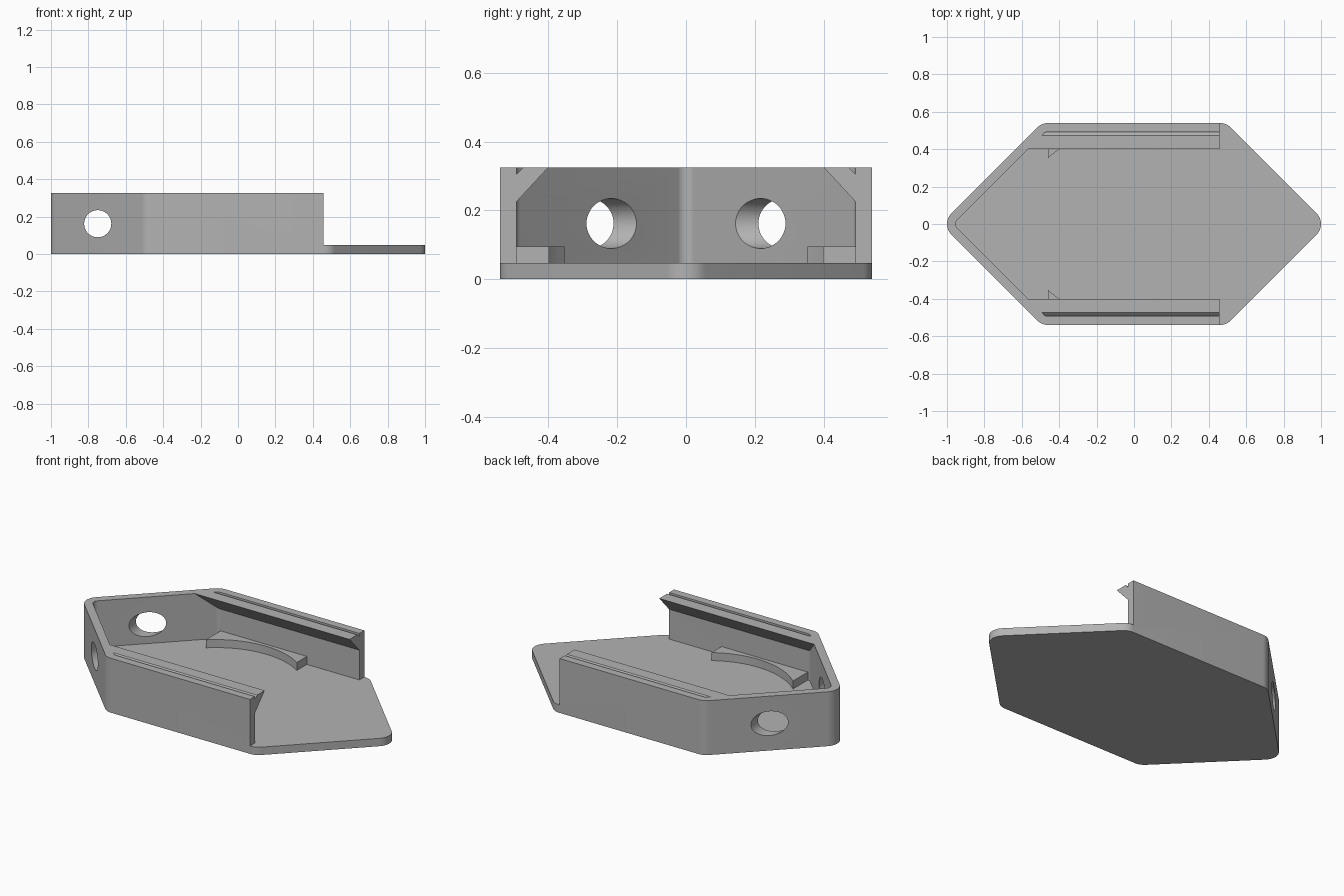
import bpy
import bmesh
from math import sin, cos, pi, radians, sqrt, tan
from mathutils import Matrix, Vector

cube = bpy.data.objects.get("Cube")
if cube:
    bpy.data.objects.remove(cube)

HEIGHT, FLOOR, WALL = 0.325, 0.047, 0.047
HALF_WIDTH, CORNER, FILLET = 0.54, 1.033, 0.08
WALL_END = 0.457

grey = bpy.data.materials.new("plain grey")
grey.use_nodes = True
grey.diffuse_color = (0.45, 0.45, 0.45, 1)
grey.node_tree.nodes["Principled BSDF"].inputs["Base Color"].default_value = (0.45, 0.45, 0.45, 1)


def loft(name, ring_a, ring_b):
    """Closed solid between two matching rings of points."""
    bm = bmesh.new()
    a = [bm.verts.new(p) for p in ring_a]
    b = [bm.verts.new(p) for p in ring_b]
    bm.faces.new(a)
    bm.faces.new(b)
    for i in range(len(a)):
        j = (i + 1) % len(a)
        bm.faces.new((a[i], a[j], b[j], b[i]))
    bmesh.ops.recalc_face_normals(bm, faces=bm.faces)
    mesh = bpy.data.meshes.new(name)
    bm.to_mesh(mesh)
    bm.free()
    mesh.materials.append(grey)
    obj = bpy.data.objects.new(name, mesh)
    bpy.context.collection.objects.link(obj)
    return obj


def prism(name, outline, z0, z1):
    return loft(name, [(x, y, z0) for x, y in outline], [(x, y, z1) for x, y in outline])


def rounded_hexagon(inset, steps=10):
    """Long hexagon with 45 degree ends and filleted corners."""
    r = FILLET - inset
    w = HALF_WIDTH - inset
    c = CORNER - inset * sqrt(2)
    side_x = c - w - r * tan(pi / 8)
    centres = [(c - r * sqrt(2), 0, -45, 45), (side_x, w - r, 45, 90),
               (-side_x, w - r, 90, 135), (-c + r * sqrt(2), 0, 135, 225),
               (-side_x, r - w, 225, 270), (side_x, r - w, 270, 315)]
    points = []
    for x, y, start, end in centres:
        for i in range(steps + 1):
            t = radians(start + (end - start) * i / steps)
            points.append((x + r * cos(t), y + r * sin(t)))
    return points


def combine(target, other, operation):
    mod = target.modifiers.new(operation.lower(), "BOOLEAN")
    mod.operation = operation
    mod.solver = "EXACT"
    mod.object = other
    bpy.context.view_layer.objects.active = target
    bpy.ops.object.modifier_apply(modifier=mod.name)
    bpy.data.objects.remove(other)


# Tray body: solid hexagon, hollowed and opened at one end
tray = prism("tray", rounded_hexagon(0), 0, HEIGHT)
combine(tray, prism("cavity", rounded_hexagon(WALL), FLOOR, 0.5), "DIFFERENCE")
opening = [(WALL_END, -0.7), (1.2, -0.7), (1.2, 0.7), (WALL_END, 0.7)]
combine(tray, prism("opening", opening, FLOOR, 0.5), "DIFFERENCE")

# Round hole straight through both slanted walls
ring = [(0.0725 * cos(2 * pi * i / 48) - 0.75, 0.0725 * sin(2 * pi * i / 48) + 0.162)
        for i in range(48)]
combine(tray, loft("hole", [(x, -0.7, z) for x, z in ring], [(x, 0.7, z) for x, z in ring]),
        "DIFFERENCE")

inner = HALF_WIDTH - WALL
lip = [(0.4, HEIGHT), (inner - 0.02, HEIGHT), (inner, HEIGHT - 0.02),
       (inner + 0.02, HEIGHT - 0.02), (inner + 0.02, 0.204), (inner, 0.225)]
slant = CORNER - WALL * sqrt(2) + 0.015

# Curved support ledge profile
x0, x1, radius, centre = -0.46, 0.11, 0.473, -0.145
ledge = [(x0, inner + 0.02)]
for i in range(25):
    x = x0 + (x1 - x0) * i / 24
    ledge.append((x, sqrt(radius ** 2 - (x - centre) ** 2)))
ledge.append((x1, inner + 0.02))

for side in (1, -1):
    # Overhanging rail with a chamfered groove behind it
    combine(tray, loft("rail", [(y - slant, side * y, z) for y, z in lip],
                       [(WALL_END, side * y, z) for y, z in lip]), "UNION")
    combine(tray, prism("ledge", [(x, side * y) for x, y in ledge], 0.03, 0.095), "UNION")

bpy.ops.object.select_all(action="DESELECT")
tray.select_set(True)
bpy.context.view_layer.objects.active = tray
bpy.ops.object.shade_smooth_by_angle(angle=radians(30))
